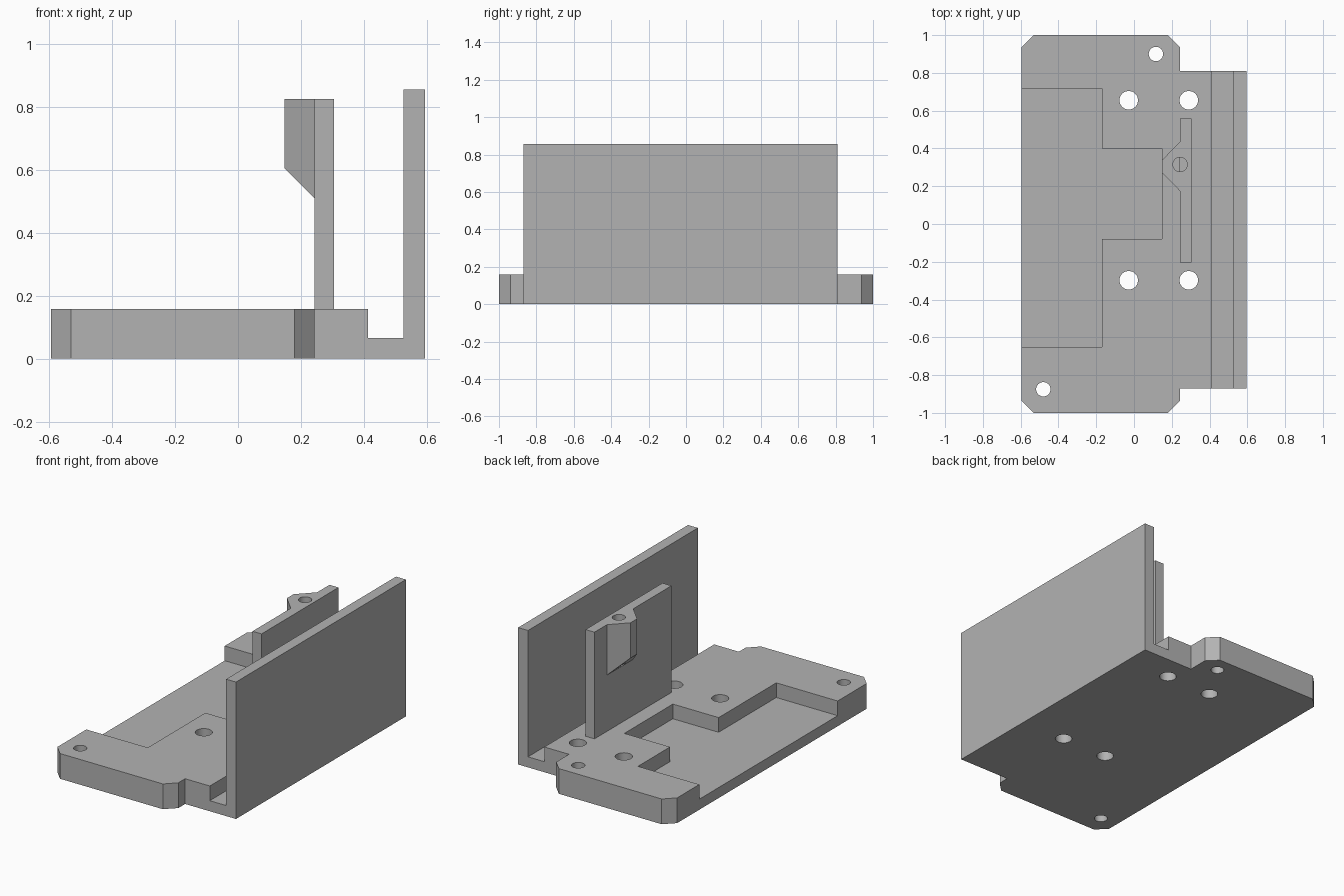
import bpy, bmesh
from mathutils import Vector

cube = bpy.data.objects.get("Cube")
if cube:
    bpy.data.objects.remove(cube, do_unlink=True)

grey = bpy.data.materials.new("Plain grey")
grey.use_nodes = True
grey.diffuse_color = (0.45, 0.45, 0.45, 1)
grey.node_tree.nodes["Principled BSDF"].inputs["Base Color"].default_value = (0.45, 0.45, 0.45, 1)


def finish(name, bm):
    bmesh.ops.recalc_face_normals(bm, faces=bm.faces)
    mesh = bpy.data.meshes.new(name)
    bm.to_mesh(mesh)
    bm.free()
    mesh.materials.append(grey)
    obj = bpy.data.objects.new(name, mesh)
    bpy.context.collection.objects.link(obj)
    return obj


def prism(name, outline, low, high, axis="Z"):
    """Extrude an (x, y) outline along Z, or an (x, z) outline along Y."""
    bm = bmesh.new()
    place = (lambda a, b: (a, b, low)) if axis == "Z" else (lambda a, b: (a, low, b))
    face = bm.faces.new([bm.verts.new(place(a, b)) for a, b in outline])
    move = Vector((0, 0, high - low)) if axis == "Z" else Vector((0, high - low, 0))
    new = bmesh.ops.extrude_face_region(bm, geom=[face])["geom"]
    bmesh.ops.translate(bm, vec=move, verts=[v for v in new if isinstance(v, bmesh.types.BMVert)])
    return finish(name, bm)


def drill(name, x, y, radius, low, high):
    bm = bmesh.new()
    bmesh.ops.create_cone(bm, cap_ends=True, segments=48, radius1=radius,
                          radius2=radius, depth=high - low)
    bmesh.ops.translate(bm, vec=(x, y, (low + high) / 2), verts=bm.verts)
    return finish(name, bm)


def combine(target, tool, operation):
    """Apply a boolean and discard the tool."""
    tool.hide_render = True
    mod = target.modifiers.new("Boolean", "BOOLEAN")
    mod.operation, mod.solver, mod.object = operation, "EXACT", tool
    bpy.context.view_layer.objects.active = target
    bpy.ops.object.modifier_apply(modifier=mod.name)
    bpy.data.objects.remove(tool, do_unlink=True)


# Plate with chamfered corners and a wide side tongue, as tall as the wall
TOP, FLOOR, WALL = 0.158, 0.066, 0.857
LEFT, STEP, RIGHT = -0.595, 0.243, 0.595
CH = 0.063
plate = prism("mounting_plate", [
    (LEFT, 1 - CH), (LEFT, CH - 1), (LEFT + CH, -1), (STEP - CH, -1), (STEP, CH - 1),
    (STEP, -0.87), (RIGHT, -0.87), (RIGHT, 0.81), (STEP, 0.81),
    (STEP, 1 - CH), (STEP - CH, 1), (LEFT + CH, 1)], 0, WALL)

# Clear the space above the plate and the channel beside the wall
combine(plate, prism("clearance_cutter", [
    (-1, TOP), (0.414, TOP), (0.414, FLOOR), (0.527, FLOOR), (0.527, 1), (-1, 1)],
    -2, 2, "Y"), "DIFFERENCE")

# Stepped pocket, open on one long side
combine(plate, prism("pocket_cutter", [
    (-1, 0.718), (-1, -0.65), (-0.17, -0.65), (-0.17, -0.08), (0.147, -0.08),
    (0.147, 0.4), (-0.17, 0.4), (-0.17, 0.718)], FLOOR, 1), "DIFFERENCE")

# Four large bolt holes and two small corner holes
holes = [(x, y, 0.049) for x in (-0.028, 0.29) for y in (0.655, -0.298)]
holes += [(0.116, 0.9, 0.038), (-0.48, -0.875, 0.038)]
for x, y, r in holes:
    combine(plate, drill("hole_cutter", x, y, r, -1, 1), "DIFFERENCE")

# Upright tab with a bevelled boss, undercut below the boss
MID = 0.305
tab = prism("upright_tab", [
    (STEP, -0.203), (MID, -0.203), (MID, 0.558), (STEP, 0.558), (STEP, MID + 0.13),
    (0.148, MID + 0.033), (0.148, MID - 0.033), (STEP, MID - 0.13)], 0.1, 0.826)
combine(tab, prism("undercut_cutter", [
    (0, 0), (STEP, 0), (STEP, 0.51), (0, 0.753)], -1, 1, "Y"), "DIFFERENCE")
combine(tab, drill("boss_hole_cutter", STEP + 0.001, 0.315, 0.038, 0.512, 1), "DIFFERENCE")
combine(plate, tab, "UNION")

# Smooth the hole walls, keep every other edge crisp
bpy.ops.object.select_all(action="DESELECT")
plate.select_set(True)
bpy.context.view_layer.objects.active = plate
bpy.ops.object.shade_smooth_by_angle(angle=0.5)
